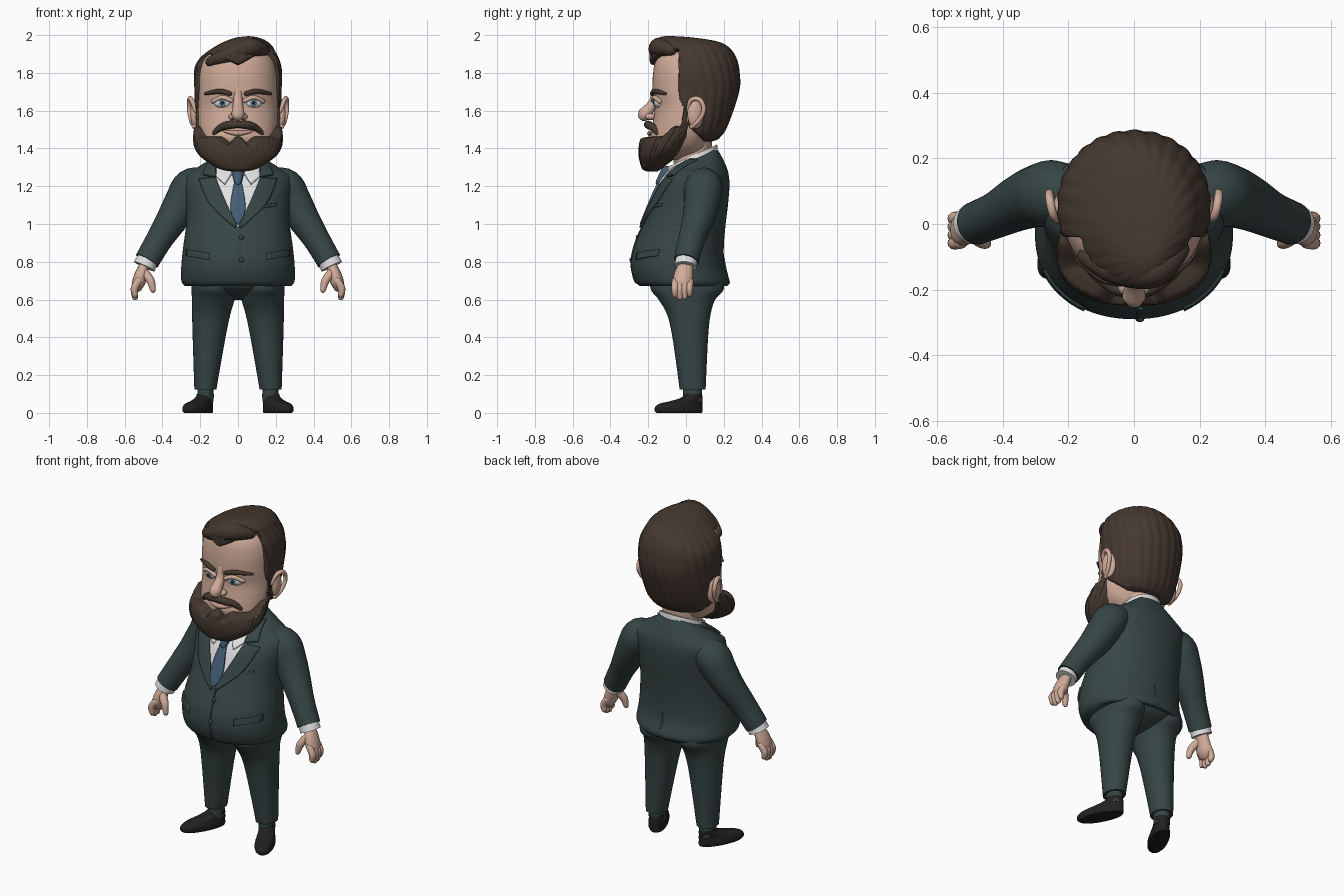
import bpy, bmesh
from math import sin, cos, pi, exp
from mathutils import Vector, Matrix

if "Cube" in bpy.data.objects:
    bpy.data.objects.remove(bpy.data.objects["Cube"])

POWER = 2.1  # roundness of body cross-sections


def material(name, *rgb):
    m = bpy.data.materials.new(name)
    m.use_nodes = True
    m.diffuse_color = (*rgb, 1)
    m.node_tree.nodes["Principled BSDF"].inputs["Base Color"].default_value = (*rgb, 1)
    return m


suit = material("suit green", .038, .06, .06)
shirt = material("white", .75, .75, .75)
tie_blue = material("tie blue", .058, .108, .175)
skin = material("skin", .63, .41, .32)
hair_brown = material("hair brown", .06, .04, .029)
black = material("shoe black", .016, .015, .015)
iris_blue = material("iris blue", .13, .27, .42)
lip_pink = material("lip", .54, .32, .25)


def finish(name, bm, mats, thick=0):
    bmesh.ops.recalc_face_normals(bm, faces=bm.faces)
    for f in bm.faces:
        f.smooth = True
    for e in bm.edges:
        e.smooth = e.calc_face_angle(0) < .9
    mesh = bpy.data.meshes.new(name)
    bm.to_mesh(mesh)
    bm.free()
    for m in mats:
        mesh.materials.append(m)
    ob = bpy.data.objects.new(name, mesh)
    bpy.context.collection.objects.link(ob)
    if thick:
        mod = ob.modifiers.new("thickness", "SOLIDIFY")
        mod.thickness, mod.offset = thick, 0
    return ob


def skin_rows(name, rows, mats, s=1, closed=True, thick=0, rule=None):
    """Bridge rows of points into a surface; s = -1 mirrors it."""
    bm = bmesh.new()
    vs = [[bm.verts.new((p[0] * s, p[1], p[2])) for p in row] for row in rows]
    n = len(vs[0])
    for a, b in zip(vs, vs[1:]):
        for i in range(n if closed else n - 1):
            j = (i + 1) % n
            bm.faces.new((a[i], a[j], b[j], b[i]))
    if closed:
        bm.faces.new(vs[0])
        bm.faces.new(vs[-1])
    if rule:
        for f in bm.faces:
            f.material_index = rule(f.calc_center_median())
    return finish(name, bm, mats, thick)


def spline(pts, n):
    p, out = [pts[0], *pts, pts[-1]], []
    for i in range(1, len(p) - 2):
        for t in (k / n for k in range(n)):
            out.append(tuple(.5 * (2 * b + (c - a) * t + (2 * a - 5 * b + 4 * c - d) * t * t
                                   + (3 * b - a - 3 * c + d) * t ** 3)
                             for a, b, c, d in zip(*p[i - 1:i + 3])))
    return out + [tuple(pts[-1])]


def loft(name, rings, mats, s=1, warp=None, seg=48, sub=6, rule=None):
    """Rings are (z, half width, front y, back y[, centre x])."""
    rows = []
    for z, hw, yf, yb, *cx in spline(rings, sub):
        row, mid = [], Vector((cx[0] if cx else 0, (yf + yb) / 2, z))
        for a in (2 * pi * i / seg for i in range(seg)):
            sx, sy = (abs(t) ** (2 / POWER) * (1 if t > 0 else -1) for t in (cos(a), sin(a)))
            p = mid + Vector((sx * hw, sy * (yb - yf) / 2, 0))
            row.append(warp(p, mid, a) if warp else p)
        rows.append(row)
    return skin_rows(name, rows, mats, s, rule=rule)


def tube(name, pts, m, s=1, flat=1, ref=(0, 1, 0), domed=True, seg=16):
    """Points are (x, y, z, radius)."""
    path, ref, rows = spline(pts, 5), Vector(ref), []
    last = len(path) - 1
    for i, (*co, r) in enumerate(path):
        d = (Vector(path[min(i + 1, last)][:3]) - Vector(path[max(i - 1, 0)][:3])).normalized()
        u = (ref - d * ref.dot(d)).normalized()
        v = d.cross(u) * flat
        steps = [(0, 1)]
        if domed and i == 0:
            steps = [(-.95, .3), (-.7, .7), (0, 1)]
        elif domed and i == last:
            steps = [(0, 1), (.7, .7), (.95, .3)]
        for o, k in steps:
            rows.append([Vector(co) + d * o * r + (u * cos(a) + v * sin(a)) * r * k
                         for a in (2 * pi * j / seg for j in range(seg))])
    return skin_rows(name, rows, [m], s)


def ball(name, co, radii, m, s=1, turn=0):
    bm = bmesh.new()
    bmesh.ops.create_uvsphere(bm, u_segments=24, v_segments=14, radius=1)
    place = Matrix.Translation((co[0] * s, co[1], co[2])) @ Matrix.Rotation(turn * s, 4, "Z")
    bm.transform(place @ Matrix.Diagonal((*radii, 1)))
    return finish(name, bm, [m])


def on_front(rings, x, z, out=0):
    """Point on the front of a loft, pushed outward."""
    rows = spline(rings, 6)
    a, b = next(((a, b) for a, b in zip(rows, rows[1:]) if a[0] <= z <= b[0]), rows[-2:])
    t = (z - a[0]) / (b[0] - a[0])
    hw, yf, yb = (p + (q - p) * t for p, q in zip(a[1:4], b[1:4]))
    k = (1 - min(abs(x) / hw, .97) ** POWER) ** (1 / POWER)
    return Vector((x, (yf + yb) / 2 - (yb - yf) / 2 * k - out, z))


def patch(name, left, right, out, m, s=1, thick=.012):
    """Cloth piece on the torso front between two (x, z) edges."""
    rows = [[on_front(TORSO, a[0] + (b[0] - a[0]) * k / 8, a[1] + (b[1] - a[1]) * k / 8, out)
             for k in range(9)] for a, b in zip(spline(left, 6), spline(right, 6))]
    return skin_rows(name, rows, [m], s, closed=False, thick=thick)


def smooth(t):
    t = max(0, min(1, t))
    return t * t * (3 - 2 * t)


# Jacket body with the shirt showing in the neck opening
TORSO = [(.672, .282, -.245, .22), (.7, .3, -.27, .23), (.78, .3, -.29, .205), (.88, .29, -.275, .2),
         (1, .274, -.225, .21), (1.1, .274, -.185, .222), (1.2, .284, -.14, .23), (1.26, .275, -.095, .226),
         (1.3, .215, -.055, .215), (1.345, .145, .005, .195), (1.39, .08, .09, .17)]
loft("jacket", TORSO, [suit, shirt], seg=144, sub=8,
     rule=lambda c: int(c.y < .04 and abs(c.x) < .012 + .118 * min(1, (c.z - .99) / .255)))
tube("jacket_front_edge", [(*on_front(TORSO, .012, z), .005) for z in (.99, .9, .8, .72, .69)], suit)
tube("jacket_back_vent", [(.02, .226, .69, .007), (.02, .21, .75, .007), (.02, .2, .82, .004)], suit)
for z in (.93, .81):
    ball("jacket_button", on_front(TORSO, .018, z, .003), (.013, .007, .013), suit)
patch("breast_pocket", [(.14, 1.085), (.14, 1.1)], [(.2, 1.095), (.2, 1.11)], .001, suit)

# Shirt collar and tie
loft("shirt_collar", [(1.29, .13, -.1, .165), (1.33, .128, -.1, .168), (1.36, .122, -.095, .165)],
     [shirt], warp=lambda p, mid, a: p + Vector((0, 0, .45 * (p.y - .03))))
patch("tie", [(-.018, 1.23), (-.04, 1.08), (-.006, 1.0)], [(.018, 1.23), (.04, 1.08), (.006, 1.0)],
      .014, tie_blue)
tube("tie_knot", [(*on_front(TORSO, 0, 1.275, .02), .034), (*on_front(TORSO, 0, 1.22, .014), .02)],
     tie_blue)

# Hips
loft("trouser_seat", [(.598, .03, -.03, .05), (.612, .1, -.085, .105), (.64, .18, -.15, .168),
                      (.67, .232, -.188, .202), (.72, .245, -.2, .21)], [suit])

for s, side in ((1, "left_"), (-1, "right_")):
    # Lapels, collar flaps and pockets
    patch(side + "lapel", [(.118, 1.245), (.066, 1.12), (.006, .99)],
          [(.205, 1.235), (.145, 1.1), (.016, .98)], .006, suit, s, .018)
    patch(side + "jacket_collar", [(.12, 1.34), (.116, 1.25)], [(.15, 1.34), (.185, 1.262)],
          .01, suit, s, .018)
    patch(side + "collar_flap", [(.015, 1.295), (.07, 1.21)], [(.11, 1.31), (.115, 1.25)],
          .014, shirt, s)
    patch(side + "pocket_flap", [(.15, .81), (.15, .845)], [(.27, .83), (.27, .865)], .001, suit, s, .014)

    # Sleeve, cuff and hand
    tube(side + "sleeve", [(.16, .1, 1.222, .075), (.242, .093, 1.195, .102), (.293, .085, 1.12, .095),
                           (.345, .066, 1.03, .085), (.415, .03, .92, .071), (.482, .002, .805, .066)],
         suit, s, domed=False, seg=32)
    tube(side + "cuff", [(.47, .004, .83, .055), (.496, -.002, .775, .06)], shirt, s, domed=False, seg=32)
    tube(side + "palm", [(.492, 0, .79, .037), (.512, -.012, .735, .05), (.526, -.018, .69, .052)],
         skin, s, flat=.68)
    for i, tip in enumerate((.625, .612, .615, .63)):
        y = -.055 + i * .025
        tube(side + "finger", [(.525, y, .7, .02), (.548, y - .003, .66, .02), (.545, y - .002, tip, .016)],
             skin, s, seg=12)
    tube(side + "thumb", [(.497, -.028, .745, .024), (.463, -.052, .7, .022), (.45, -.06, .65, .015)],
         skin, s)

    # Trouser leg, sock and shoe
    loft(side + "trouser_leg", [(.13, .059, -.036, .104, .172), (.15, .061, -.037, .105, .171),
                                (.4, .087, -.072, .117, .153), (.52, .101, -.1, .13, .142),
                                (.6, .113, -.145, .155, .131), (.65, .117, -.185, .198, .129),
                                (.7, .118, -.19, .2, .127)], [suit], s)
    loft(side + "sock", [(.06, .042, -.015, .085, .172), (.15, .042, -.015, .085, .172)], [suit], s)
    shoe = loft(side + "shoe", [(0, .05, -.21, .052), (.01, .055, -.222, .056), (.03, .055, -.22, .055),
                                (.048, .05, -.195, .056), (.062, .047, -.13, .055),
                                (.08, .045, -.065, .054), (.1, .044, -.042, .05)], [black], s)
    shoe.location = (.175 * s, .035, 0)
    shoe.rotation_euler.z = .47 * s

# Head and neck
HEAD = [(1.34, .08, -.12, .08), (1.4, .16, -.165, .11), (1.45, .195, -.19, .13), (1.5, .206, -.183, .15),
        (1.55, .211, -.174, .17), (1.62, .212, -.166, .19), (1.7, .212, -.177, .2), (1.8, .207, -.174, .2),
        (1.88, .18, -.155, .19), (1.94, .1, -.1, .12)]
loft("head", HEAD, [skin], seg=64)
loft("neck", [(1.22, .12, -.05, .13), (1.36, .115, -.07, .135), (1.46, .12, -.08, .14)], [skin])


# Hair shell, tucked under the skin outside the hairline
def shape_hair(p, mid, a):
    temple = p.y + .058 - .05 * smooth((1.69 - p.z) / .14)
    edge = max(p.z - 1.828 - .4 * abs(p.x) * (p.y < 0), min(temple, p.z - 1.43 - max(0, .1 - p.y) * .8))
    grow = .72 + .28 * smooth(edge / .02)
    ridge = 1 + .022 * abs(sin(a * 13 + p.z * 9)) - .012
    q = mid + (p - mid) * grow * ridge
    q.x *= 1 - .12 * smooth(-q.y / .15)
    q.z += .1 * q.x * smooth((p.z - 1.8) / .15)
    q.x += .3 * max(0, p.z - 1.9)
    return q


loft("hair", [(1.41, .14, -.08, .14), (1.45, .175, -.12, .172), (1.5, .208, -.17, .21), (1.6, .224, -.175, .25),
              (1.72, .23, -.18, .283), (1.8, .232, -.185, .282), (1.86, .218, -.19, .272),
              (1.92, .178, -.192, .24), (1.96, .125, -.178, .18), (1.982, .075, -.15, .06),
              (1.992, .03, -.125, -.05)], [hair_brown], warp=shape_hair, seg=160, sub=8)
tube("front_quiff", [(-.145, -.1, 1.86, .028), (-.06, -.142, 1.892, .04), (.06, -.142, 1.935, .052),
                     (.14, -.08, 1.92, .03)], hair_brown)
tube("top_lock", [(-.13, -.03, 1.895, .025), (-.01, -.08, 1.94, .042), (.1, -.03, 1.95, .036),
                  (.16, .08, 1.915, .018)], hair_brown)
tube("crown_lock", [(-.1, .08, 1.915, .02), (.02, .04, 1.95, .034), (.1, .1, 1.935, .03),
                    (.12, .2, 1.9, .015)], hair_brown)


# Beard shell, open around the cheeks and mouth
def shape_beard(p, mid, a):
    top = (1.472 + .06 * smooth((p.y + .15) / .1) + .15 * smooth((p.y + .03) / .03)
           - .045 * exp(-((abs(p.x) - .068) / .03) ** 2))
    grow = .55 + .45 * smooth(min(top - p.z, .035 - p.y) / .02)
    return mid + (p - mid) * grow * (1.008 - .02 * abs(sin(a * 22)))


loft("beard", [(1.278, .035, -.205, -.15), (1.293, .1, -.232, -.13), (1.35, .19, -.249, -.055),
               (1.4, .227, -.25, .005), (1.45, .236, -.24, .055), (1.5, .232, -.205, .08),
               (1.56, .226, -.172, .09), (1.63, .22, -.16, .1)], [hair_brown],
     warp=shape_beard, seg=160, sub=9)

# Nose and mouth
tube("nose", [(0, -.156, 1.71, .024), (0, -.174, 1.64, .026), (0, -.22, 1.58, .036)], skin)
tube("lower_lip", [(*on_front(HEAD, x, z, .004), r) for x, z, r in
                   ((-.07, 1.49, .006), (0, 1.48, .014), (.07, 1.49, .006))], lip_pink)

for s, side in ((1, "left_"), (-1, "right_")):
    ball(side + "nostril", (.028, -.188, 1.568), (.022, .028, .018), skin, s)
    tube(side + "moustache", [(0, -.205, 1.527, .018), (.05, -.197, 1.524, .022), (.095, -.17, 1.508, .018),
                              (.125, -.152, 1.482, .012)], hair_brown, s)

    # Eye, lid and brow
    eye = on_front(HEAD, .083, 1.642, -.012)
    for part, depth, radii, m in (("eye", 0, (.046, .025, .028), shirt),
                                  ("iris", .022, (.019, .006, .019), iris_blue),
                                  ("pupil", .027, (.009, .004, .009), black)):
        ball(side + part, eye - Vector((0, depth, 0)), radii, m, s, turn=.25)
    tube(side + "upper_lid", [(*on_front(HEAD, x, z, .005), .012) for x, z in
                              ((.036, 1.653), (.083, 1.67), (.132, 1.649))], skin, s)
    tube(side + "eyebrow", [(*on_front(HEAD, x, z, .006), r) for x, z, r in
                            ((.042, 1.69, .012), (.1, 1.702, .014), (.172, 1.69, .008))], hair_brown, s)

    # Ear with a raised rim
    ball(side + "ear", (.226, .052, 1.585), (.024, .046, .08), skin, s, turn=.25)
    tube(side + "ear_rim", [(.225, .01, 1.6, .01), (.245, .025, 1.655, .012), (.256, .07, 1.66, .013),
                            (.258, .095, 1.61, .012), (.248, .07, 1.55, .012), (.23, .03, 1.515, .013)],
         skin, s, ref=(1, 0, 0))
